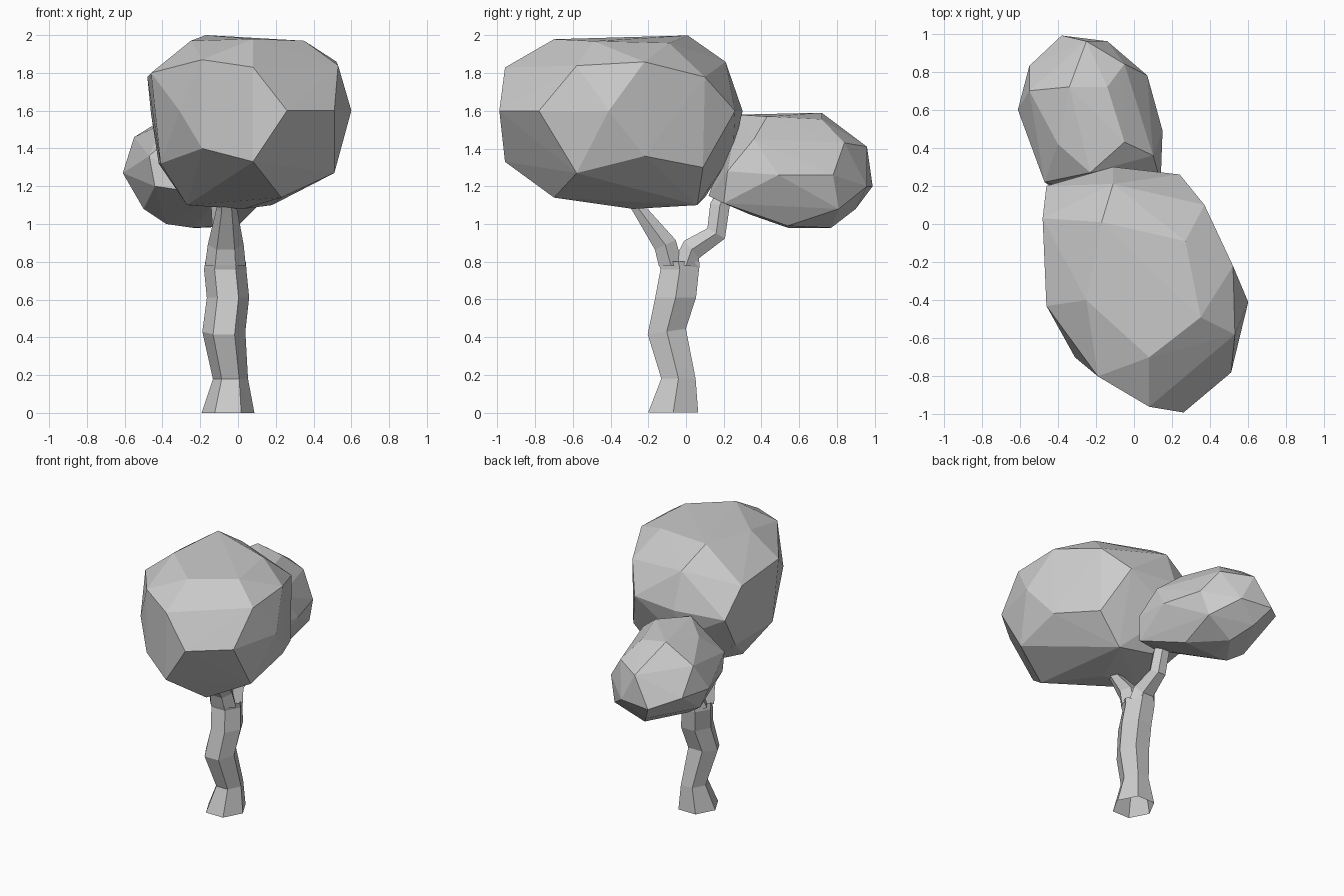
import bpy, bmesh, math
from mathutils import Vector, Matrix


def finish(name, bm):
    bmesh.ops.recalc_face_normals(bm, faces=bm.faces)
    mesh = bpy.data.meshes.new(name)
    bm.to_mesh(mesh)
    bm.free()
    ob = bpy.data.objects.new(name, mesh)
    bpy.context.collection.objects.link(ob)
    return ob


def limb(name, rings, sides=6):
    """Faceted open tube; each ring is x, y, z, x radius, y radius, lean in degrees."""
    bm = bmesh.new()
    loops = []
    for x, y, z, rx, ry, lean in rings:
        rot = Matrix.Rotation(math.radians(lean), 3, 'X')
        loop = []
        for i in range(sides):
            a = math.tau * i / sides
            p = rot @ Vector((rx * math.cos(a), ry * math.sin(a), 0))
            loop.append(bm.verts.new(p + Vector((x, y, z))))
        loops.append(loop)
    for a, b in zip(loops, loops[1:]):
        for i in range(sides):
            j = (i + 1) % sides
            bm.faces.new((a[i], a[j], b[j], b[i]))
    return finish(name, bm)


def crown(name, points):
    """Faceted leaf mass: the hull round a few corner points."""
    bm = bmesh.new()
    for p in points:
        bm.verts.new(p)
    bmesh.ops.convex_hull(bm, input=bm.verts)
    bmesh.ops.delete(bm, geom=[v for v in bm.verts if not v.link_faces], context='VERTS')
    return finish(name, bm)


# Crooked trunk
limb("trunk", [
    (-0.053, -0.068, 0.00, 0.140, 0.153, 0),
    (-0.040, -0.040, 0.18, 0.093, 0.105, 0),
    (-0.075, -0.102, 0.43, 0.114, 0.118, 8),
    (-0.053, -0.055, 0.61, 0.112, 0.125, 0),
    (-0.068, -0.033, 0.76, 0.112, 0.118, 0),
    (-0.065, -0.040, 0.80, 0.108, 0.125, 0),
])

# Forked branches, springing from the two halves of the trunk top
limb("front_branch", [
    (-0.067, -0.080, 0.78, 0.108, 0.075, 0),
    (-0.065, -0.110, 0.89, 0.095, 0.070, 25),
    (-0.060, -0.250, 1.08, 0.055, 0.040, 35),
    (-0.060, -0.310, 1.17, 0.045, 0.035, 30),
])
limb("back_branch", [
    (-0.067, 0.000, 0.78, 0.106, 0.085, -10),
    (-0.065, 0.030, 0.865, 0.088, 0.070, -50),
    (-0.072, 0.160, 0.950, 0.062, 0.062, -30),
    (-0.085, 0.180, 1.10, 0.058, 0.060, -10),
    (-0.090, 0.210, 1.17, 0.050, 0.050, -10),
])

# Large front crown
crown("large_crown", [
    (0.60, -0.41, 1.60), (0.51, -0.78, 1.60), (0.26, -0.99, 1.60),
    (0.08, -0.96, 1.83), (0.08, -0.96, 1.33), (-0.19, -0.80, 1.87),
    (-0.19, -0.80, 1.40), (0.51, -0.58, 1.27), (0.53, -0.58, 1.84),
    (0.52, -0.22, 1.86), (0.52, -0.22, 1.36), (0.35, -0.49, 1.97),
    (0.08, -0.70, 1.98), (-0.17, 0.01, 2.00), (-0.25, -0.40, 1.97),
    (0.27, -0.09, 1.96), (-0.46, -0.43, 1.80), (-0.41, -0.43, 1.32),
    (-0.31, -0.70, 1.60), (-0.48, 0.03, 1.78), (-0.46, 0.20, 1.58),
    (-0.11, 0.30, 1.60), (0.24, 0.26, 1.60), (0.37, 0.10, 1.78),
    (0.37, 0.09, 1.30), (-0.11, 0.21, 1.86), (-0.11, 0.25, 1.38),
    (0.23, -0.70, 1.14), (0.03, -0.28, 1.08), (-0.27, -0.28, 1.10),
    (0.18, 0.06, 1.10), (-0.15, 0.10, 1.14), (-0.42, 0.02, 1.32),
])

# Small back crown
crown("small_crown", [
    (-0.61, 0.60, 1.27), (-0.55, 0.83, 1.27), (-0.55, 0.70, 1.46),
    (-0.38, 0.99, 1.20), (-0.25, 0.96, 1.41), (-0.14, 0.96, 1.20),
    (0.07, 0.78, 1.26), (-0.05, 0.84, 1.43), (0.15, 0.49, 1.26),
    (0.10, 0.36, 1.45), (-0.14, 0.72, 1.555), (-0.34, 0.72, 1.59),
    (-0.05, 0.43, 1.57), (-0.23, 0.27, 1.58), (-0.47, 0.22, 1.36),
    (-0.40, 0.42, 1.53), (-0.24, 0.54, 0.98), (-0.20, 0.77, 0.98),
    (0.00, 0.54, 0.99), (0.02, 0.81, 1.08), (-0.38, 0.52, 1.00),
    (-0.50, 0.55, 1.08), (-0.30, 0.90, 1.08), (0.12, 0.20, 1.11),
    (-0.10, 0.12, 1.15), (0.14, 0.22, 1.28), (-0.44, 0.20, 1.20),
    (-0.17, 0.34, 1.05),
])
